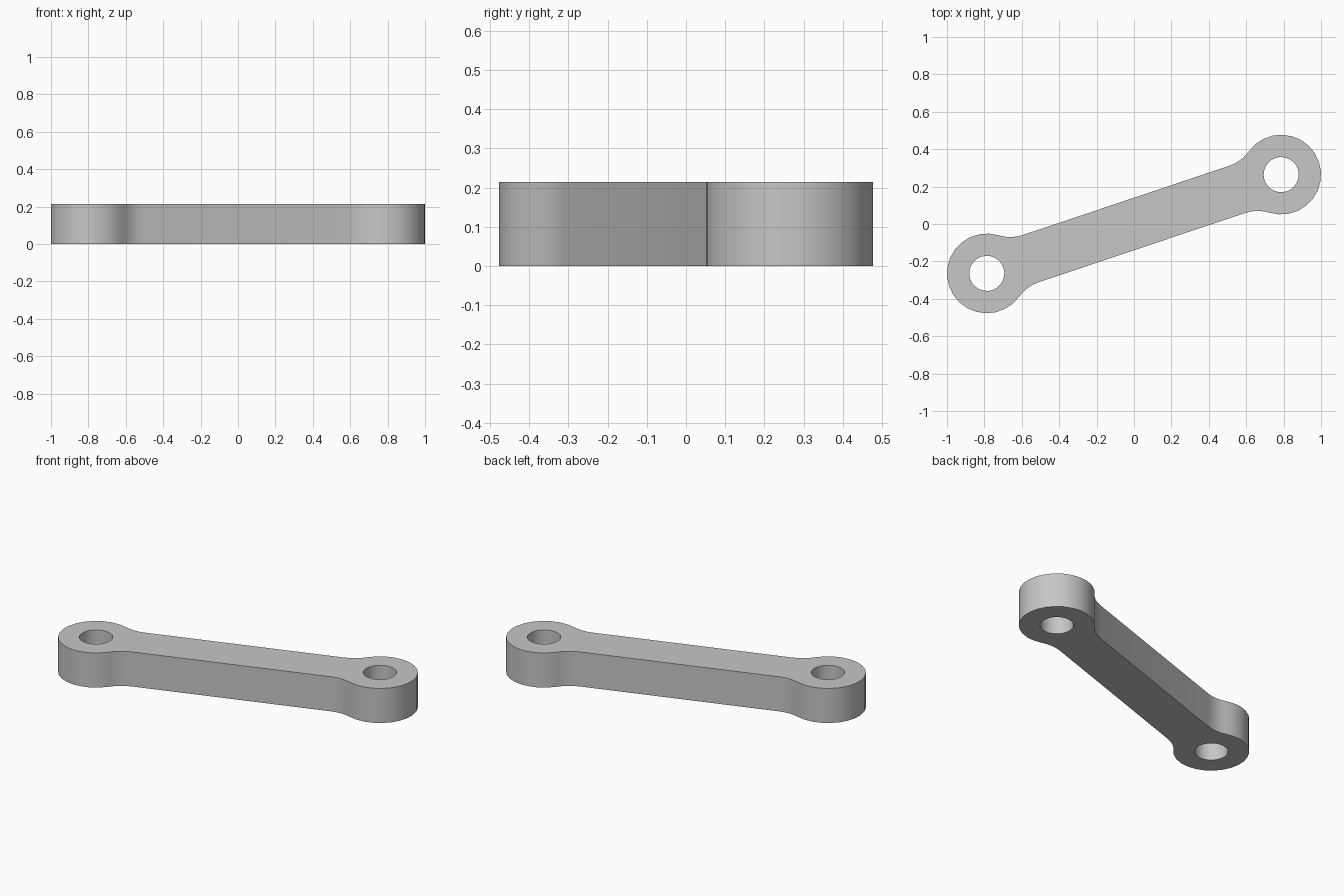
import bpy
import bmesh
from math import atan2, hypot, sqrt, radians, cos, sin, pi
from mathutils import Matrix, Vector

if "Cube" in bpy.data.objects:
    bpy.data.objects.remove(bpy.data.objects["Cube"], do_unlink=True)

EYE_X, EYE_Y = 0.787, 0.264      # centre of one eye, the other is opposite
EYE_R, HOLE_R = 0.213, 0.094
HALF_WIDTH, HEIGHT = 0.133, 0.214
FILLET_R = 0.213

grey = bpy.data.materials.new("plain grey")
grey.use_nodes = True
colour = (0.57, 0.57, 0.57, 1)
grey.diffuse_color = colour
grey.node_tree.nodes["Principled BSDF"].inputs["Base Color"].default_value = colour


def arc(cx, cy, r, start, end, steps):
    return [Vector((cx + r * cos(start + (end - start) * i / steps),
                    cy + r * sin(start + (end - start) * i / steps), 0))
            for i in range(steps + 1)]


# Half outline along the bar: fillet, round eye, fillet
reach = hypot(EYE_X, EYE_Y)
fillet_v = HALF_WIDTH + FILLET_R
fillet_u = reach - sqrt((EYE_R + FILLET_R) ** 2 - fillet_v ** 2)
touch = atan2(fillet_v, fillet_u - reach)
half = arc(fillet_u, -fillet_v, FILLET_R, pi / 2, pi - touch, 4)
half += arc(reach, 0, EYE_R, -touch, touch, 18)[1:]
half += arc(fillet_u, fillet_v, FILLET_R, touch - pi, -pi / 2, 4)[1:]
outline = half + [-p for p in half]
holes = [arc(s * reach, 0, HOLE_R, 0, 2 * pi, 24)[:-1] for s in (1, -1)]

# Fill the flat shape around the holes, then extrude it upward
bm = bmesh.new()
edges = []
for loop in [outline] + holes:
    verts = [bm.verts.new(p) for p in loop]
    edges += [bm.edges.new((verts[i - 1], verts[i])) for i in range(len(verts))]
bmesh.ops.triangle_fill(bm, edges=edges, use_beauty=True, normal=(0, 0, 1))
top = bmesh.ops.extrude_face_region(bm, geom=bm.faces[:], use_keep_orig=True)
bmesh.ops.translate(bm, vec=(0, 0, HEIGHT),
                    verts=[g for g in top["geom"] if isinstance(g, bmesh.types.BMVert)])
bmesh.ops.recalc_face_normals(bm, faces=bm.faces[:])
bmesh.ops.transform(bm, verts=bm.verts[:],
                    matrix=Matrix.Rotation(atan2(EYE_Y, EYE_X), 4, "Z"))

mesh = bpy.data.meshes.new("link_arm")
bm.to_mesh(mesh)
bm.free()
mesh.materials.append(grey)
link = bpy.data.objects.new("link_arm", mesh)
bpy.context.collection.objects.link(link)

# Smooth round walls with crisp rims
bpy.ops.object.select_all(action="DESELECT")
link.select_set(True)
bpy.context.view_layer.objects.active = link
bpy.ops.object.shade_smooth_by_angle(angle=radians(35))
